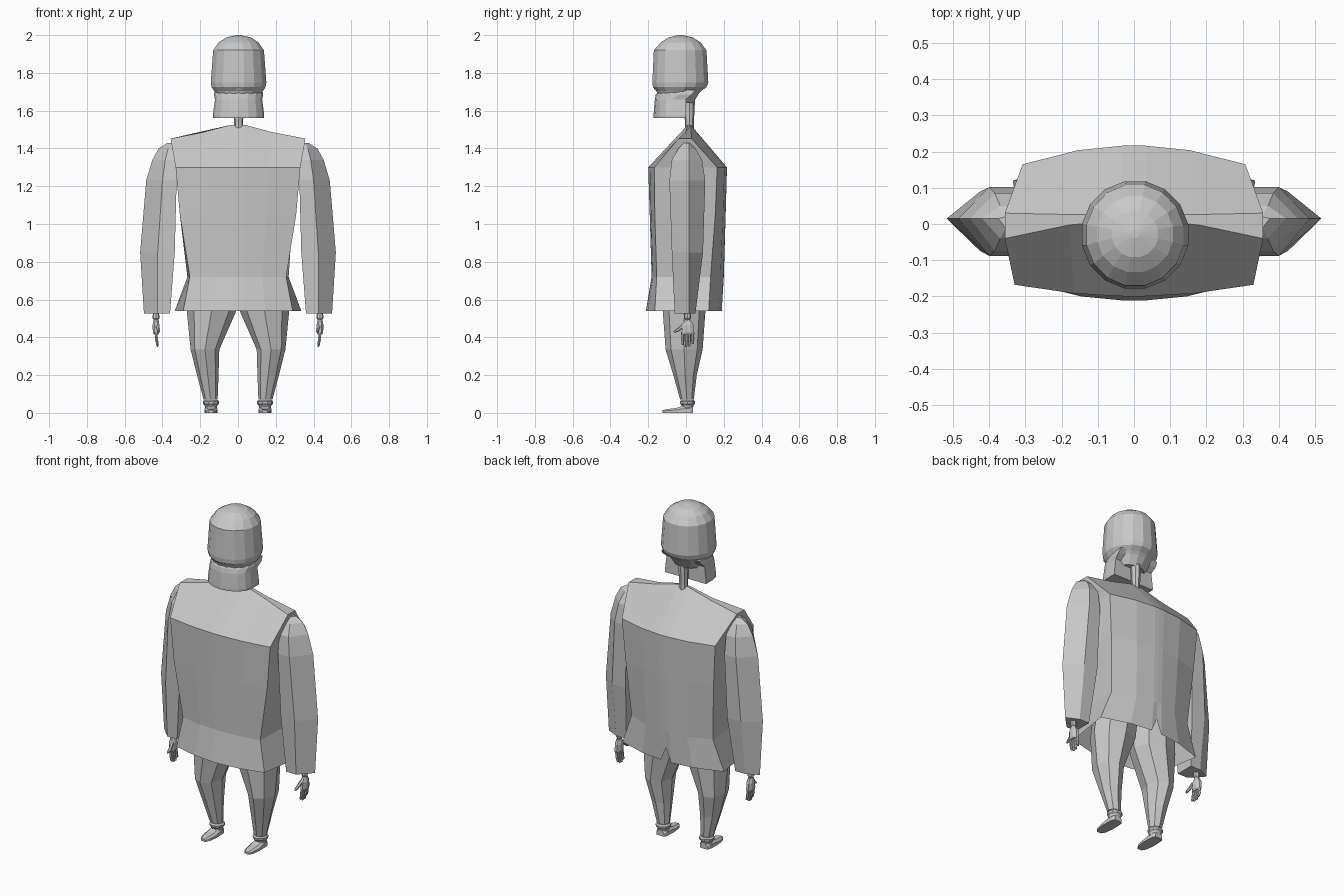
import bpy, bmesh, math
from mathutils import Vector

if "Cube" in bpy.data.objects:
    bpy.data.objects.remove(bpy.data.objects["Cube"])

grey = bpy.data.materials.new("plain_grey")
grey.diffuse_color = (0.58, 0.58, 0.58, 1)
grey.use_nodes = True
grey.node_tree.nodes["Principled BSDF"].inputs["Base Color"].default_value = grey.diffuse_color


def loft(name, rings, start=True, end=True, side=1):
    """Skin a stack of equal-length rings; side=-1 mirrors it across x."""
    bm = bmesh.new()
    vs = [[bm.verts.new((x * side, y, z)) for x, y, z in r] for r in rings]
    n = len(rings[0])
    for a, b in zip(vs, vs[1:]):
        for i in range(n):
            j = (i + 1) % n
            bm.faces.new((a[i], a[j], b[j], b[i]))
    if start:
        bm.faces.new(vs[0][::-1])
    if end:
        bm.faces.new(vs[-1])
    bmesh.ops.recalc_face_normals(bm, faces=bm.faces)
    mesh = bpy.data.meshes.new(name)
    bm.to_mesh(mesh)
    bm.free()
    mesh.materials.append(grey)
    ob = bpy.data.objects.new(name, mesh)
    bpy.context.collection.objects.link(ob)
    return ob


def oval(cx, cy, z, rx, ry, n=8, turn=0.0):
    return [(cx + rx * math.cos(turn + math.tau * i / n),
             cy + ry * math.sin(turn + math.tau * i / n), z) for i in range(n)]


def rod(name, points, radii, n=6, side=1):
    """Tapered round bar through a list of points."""
    pts = [Vector(p) for p in points]
    axis = (pts[-1] - pts[0]).normalized()
    u = axis.cross(Vector((1, 0, 0))).normalized()
    v = axis.cross(u)
    rings = [[tuple(p + u * r * math.cos(math.tau * i / n) + v * r * math.sin(math.tau * i / n))
              for i in range(n)] for p, r in zip(pts, radii)]
    return loft(name, rings, side=side)


# Domed head, tapering in at the back towards the neck
head = [(2.0, .012, .012, -.028), (1.988, .065, .065, -.028), (1.962, .107, .107, -.028),
        (1.92, .137, .142, -.031), (1.75, .150, .151, -.030), (1.725, .146, .145, -.033),
        (1.705, .132, .122, -.038), (1.69, .122, .112, -.042), (1.64, .09, .09, -.05)]
loft("head", [oval(.003, cy, z, rx, ry, 16, math.pi / 16) for z, rx, ry, cy in head])

# Brow strip and jaw piece, rounded at the front and flat at the back
def jaw_ring(z, w, front, back):
    arc = [math.pi * i / 8 for i in range(9)]
    mid = back - .07
    pts = [(.003 + w * math.cos(a), mid + (front - mid) * math.sin(a), z) for a in arc]
    return [(.003 + w, back, z)] + pts + [(.003 - w, back, z)]

loft("jaw", [jaw_ring(1.56, .135, -.172, .0), jaw_ring(1.575, .136, -.172, .0),
             jaw_ring(1.66, .125, -.165, .0), jaw_ring(1.685, .13, -.16, .03),
             jaw_ring(1.71, .125, -.14, .05)])
loft("brow_strip", [jaw_ring(1.712, .05, -.168, -.05), jaw_ring(1.726, .05, -.172, -.05)])

# Neck
loft("neck", [oval(.003, .018, z, r, r, 8) for z, r in ((1.49, .025), (1.54, .024), (1.66, .03))])

# Coat: front and back panels with flat sides, ridge along the shoulders
FR = (-1, -.5, -.1, 0, .1, .5, 1)

def coat_ring(z, wf, wb, fe, fc, be, bc):
    front = [(f * wf, fc + (fe - fc) * f * f, z) for f in FR]
    back = [(f * wb, bc + (be - bc) * f * f, z) for f in reversed(FR)]
    return front + back

hem = coat_ring(.54, .29, .335, -.165, -.212, .12, .19)
x, y, z = hem[10]
hem[10] = (x, y, .62)                      # vent in the back of the hem
coat = [hem,
        coat_ring(.72, .255, .268, -.155, -.182, .13, .20),
        coat_ring(1.05, .308, .29, -.165, -.192, .155, .21),
        coat_ring(1.30, .33, .308, -.168, -.2, .165, .217)]
drop = {1: 1.452, .5: 1.487, .1: 1.525, 0: 1.525}
ridge = coat_ring(0, .357, .357, -.04, .01, .03, .025)
coat.append([(x, y, drop[abs(f)]) for (x, y, z), f in zip(ridge, FR + FR[::-1])])
loft("coat", coat, start=False)

for side, label in ((1, "left"), (-1, "right")):
    # Sleeve with a pointed outer edge: height, inner, middle, outer x, front, back y
    sleeve = [(.525, .36, .425, .498, -.06, .05), (.85, .335, .425, .518, -.075, .09),
              (1.23, .325, .40, .486, -.088, .102), (1.34, .325, .385, .453, -.075, .085),
              (1.40, .33, .37, .42, -.04, .05), (1.428, .335, .355, .375, -.012, .02)]
    loft(label + "_sleeve",
         [[(o, .015, z), (m, f, z), (i, f, z), (i, b, z), (m, b, z)]
          for z, i, m, o, f, b in sleeve], side=side)

    # Hand: wrist, palm, four jointed fingers and a thumb
    hx = .434
    loft(label + "_wrist", [oval(hx, .008, z, r, r, 8) for z, r in
                            ((.53, .015), (.51, .019), (.503, .019), (.495, .013), (.475, .016))],
         side=side)
    loft(label + "_palm", [oval(hx, .01, z, rx, ry, 8, math.pi / 8) for z, rx, ry in
                           ((.49, .014, .018), (.465, .02, .032), (.425, .018, .036),
                            (.415, .012, .034))], side=side)
    for k in range(4):
        fy = -.017 + .0175 * k
        tip = (.36, .35, .352, .365)[k]
        mid = (tip + .42) / 2
        rod(f"{label}_finger_{k + 1}",
            [(hx, fy, .425), (hx - .003, fy, mid + .008), (hx - .003, fy, mid),
             (hx - .004, fy, mid - .008), (hx - .008, fy, tip + .006), (hx - .009, fy, tip)],
            (.009, .007, .009, .007, .007, .004), side=side)
    rod(label + "_thumb", [(hx - .006, -.01, .468), (hx - .012, -.035, .445),
                           (hx - .014, -.05, .435), (hx - .014, -.064, .428)],
        (.011, .009, .009, .004), side=side)

    # Trouser leg, wide at the hip and tapering to the ankle
    leg = [(.07, .145, .005, .037, .036), (.20, .16, -.005, .057, .062),
           (.335, .175, -.01, .076, .098), (.54, .14, -.01, .131, .113),
           (.72, .125, .0, .125, .12)]
    loft(label + "_trouser_leg", [oval(cx, cy, z, rx, ry, 8) for z, cx, cy, rx, ry in leg],
         side=side)

    # Ankle cuff and shoe
    loft(label + "_ankle_cuff", [oval(.143, .008, z, r, r, 10) for z, r in
                                 ((.025, .03), (.04, .034), (.047, .041), (.06, .043), (.068, .035))],
         side=side)
    shoe = [(-.125, .014, .014), (-.10, .028, .02), (-.05, .035, .026),
            (-.02, .034, .036), (.025, .032, .038), (.038, .024, .03)]
    loft(label + "_shoe",
         [[(.143 - w, y, 0), (.143 + w, y, 0), (.143 + w, y, h * .6),
           (.143 + w * .6, y, h), (.143 - w * .6, y, h), (.143 - w, y, h * .6)]
          for y, w, h in shoe], side=side)
